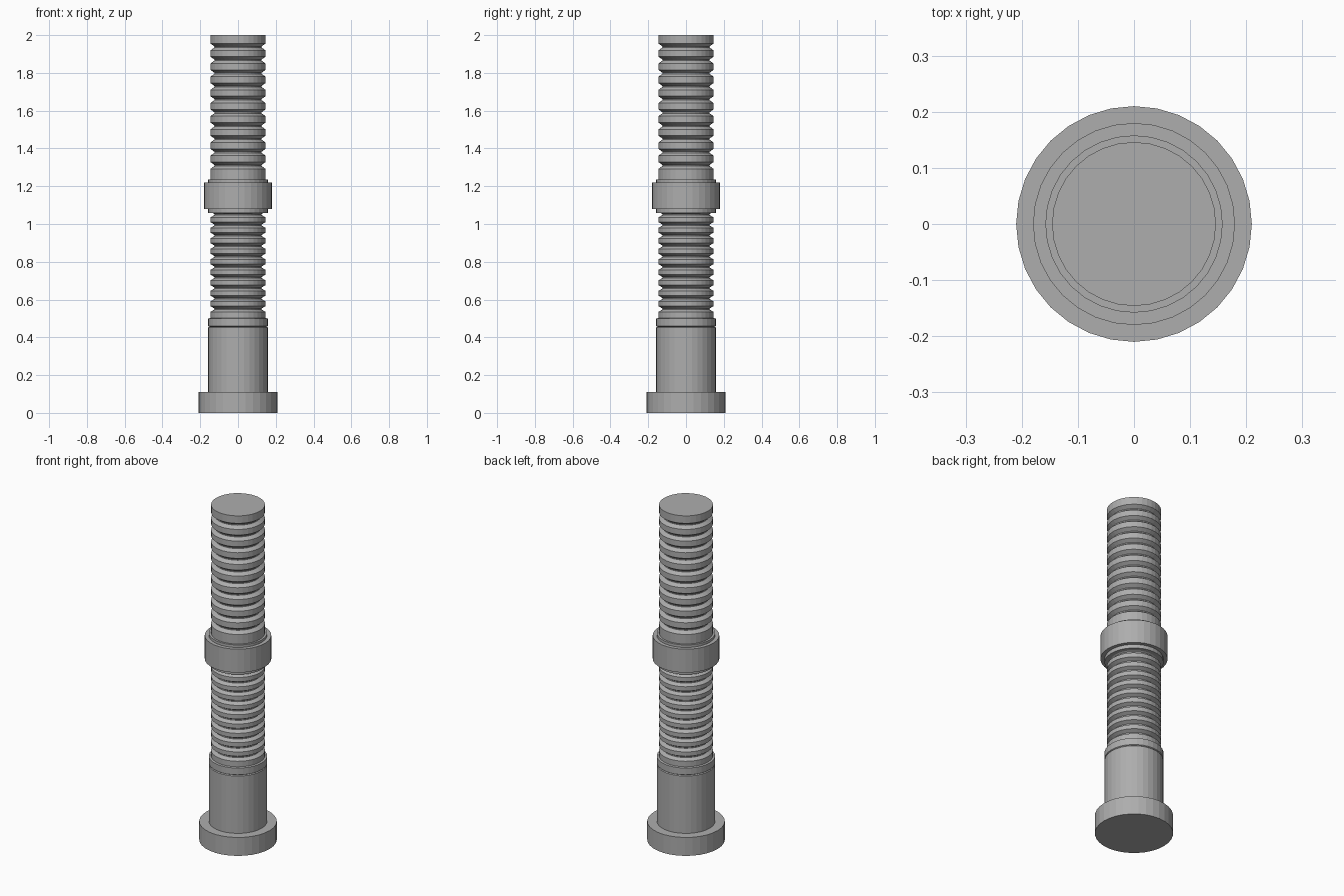
import bpy, bmesh, math

if "Cube" in bpy.data.objects:
    bpy.data.objects.remove(bpy.data.objects["Cube"])

SIDES = 32
steel = bpy.data.materials.new("grey_metal")
steel.diffuse_color = (0.42, 0.42, 0.42, 1)
steel.use_nodes = True
steel.node_tree.nodes["Principled BSDF"].inputs["Base Color"].default_value = steel.diffuse_color


def lathe(name, profile):
    """Spin a list of (radius, z) into a closed solid."""
    bm = bmesh.new()
    rings = []
    for r, z in profile:
        rings.append([bm.verts.new((r * math.cos(2 * math.pi * i / SIDES),
                                    r * math.sin(2 * math.pi * i / SIDES), z))
                      for i in range(SIDES)])
    for a, b in zip(rings, rings[1:]):
        for i in range(SIDES):
            j = (i + 1) % SIDES
            bm.faces.new((a[i], a[j], b[j], b[i]))
    bm.faces.new(rings[0][::-1])
    bm.faces.new(rings[-1])
    me = bpy.data.meshes.new(name)
    bm.to_mesh(me)
    bm.free()
    ob = bpy.data.objects.new(name, me)
    bpy.context.collection.objects.link(ob)
    me.materials.append(steel)
    return ob


def grooves(first, pitch, count, half, flat, crest=0.146, root=0.125):
    """Profile points of evenly spaced thread grooves."""
    pts = []
    for k in range(count):
        z = first + k * pitch
        pts += [(crest, z - half), (root, z - flat), (root, z + flat), (crest, z + half)]
    return pts


# bolt: head, plain shank, collar, fine lower thread, coarse upper thread
profile = [(0.21, 0), (0.21, 0.11), (0.158, 0.11), (0.158, 0.452),
           (0.152, 0.456), (0.158, 0.46), (0.158, 0.5), (0.146, 0.502)]
profile += grooves(0.55, 0.0556, 10, 0.015, 0.003)
profile += [(0.146, 1.23)]
profile += grooves(1.31, 0.0697, 10, 0.018, 0.003)
profile += [(0.146, 2.0)]
lathe("bolt", profile)

# middle nut with a thin lip on both ends
lathe("nut", [(0.158, 1.058), (0.158, 1.08), (0.18, 1.08), (0.18, 1.22),
              (0.158, 1.22), (0.158, 1.235)])
